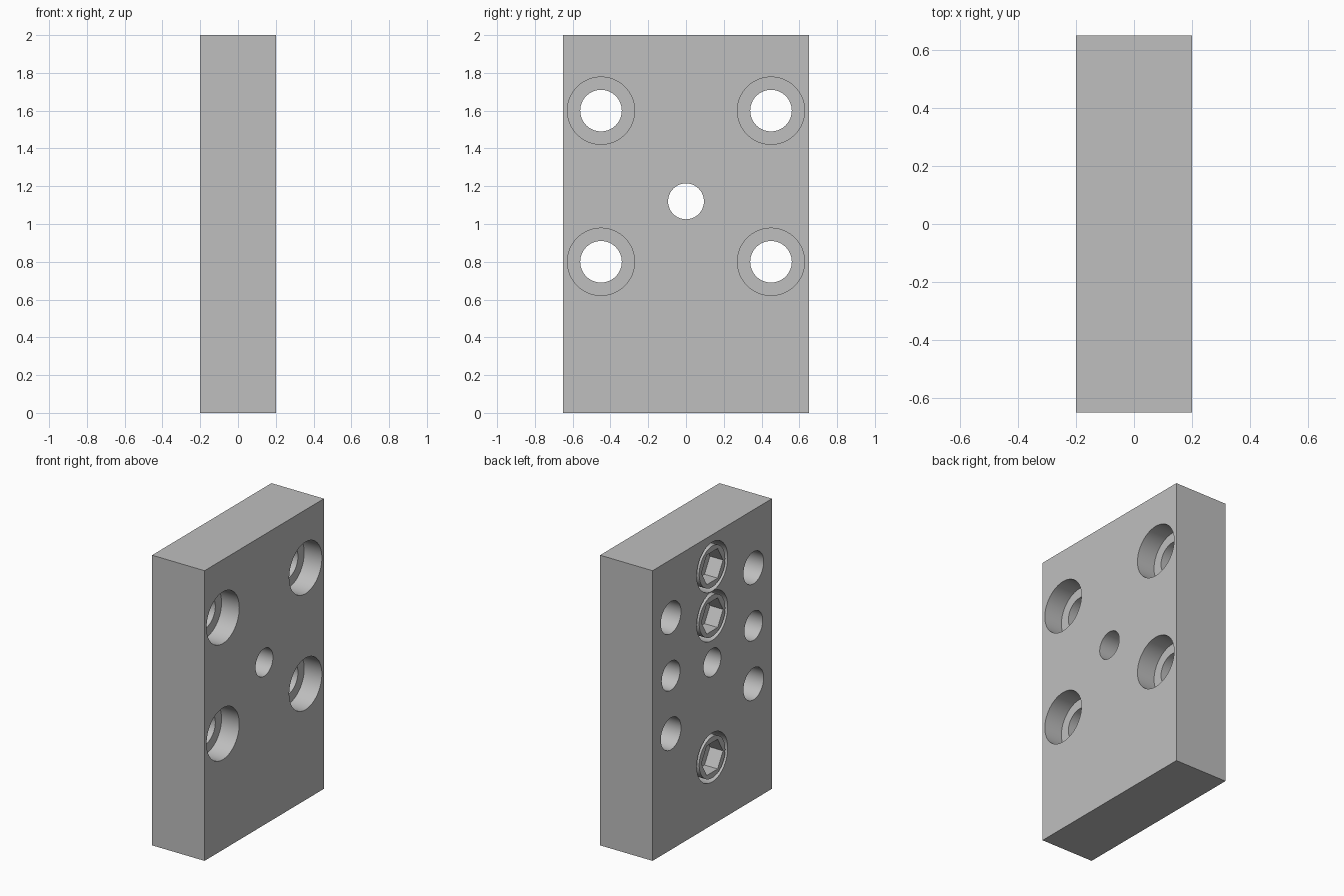
import bpy
import math

old = bpy.data.objects.get("Cube")
if old:
    bpy.data.objects.remove(old, do_unlink=True)

THICK, WIDTH, HEIGHT = 0.4, 1.3, 2.0
BACK, FACE = -THICK / 2, THICK / 2

steel = bpy.data.materials.new("grey_steel")
steel.use_nodes = True
colour = (0.52, 0.52, 0.52, 1)
steel.diffuse_color = colour
steel.node_tree.nodes["Principled BSDF"].inputs["Base Color"].default_value = colour


def rod(name, radius, y, z, x0, x1, sides=64):
    """Cylinder or prism lying along x, from x0 to x1."""
    bpy.ops.mesh.primitive_cylinder_add(
        vertices=sides, radius=radius, depth=x1 - x0,
        location=((x0 + x1) / 2, y, z), rotation=(0, math.pi / 2, 0))
    obj = bpy.context.object
    obj.name = name
    bpy.ops.object.transform_apply(location=False, rotation=True, scale=False)
    return obj


def cut(target, cutter):
    """Subtract the cutter and discard it."""
    cutter.hide_render = True
    mod = target.modifiers.new("cut", "BOOLEAN")
    mod.operation = "DIFFERENCE"
    mod.solver = "EXACT"
    mod.object = cutter
    bpy.context.view_layer.objects.active = target
    bpy.ops.object.modifier_apply(modifier=mod.name)
    bpy.data.objects.remove(cutter, do_unlink=True)


def finish(obj):
    obj.data.materials.clear()
    obj.data.materials.append(steel)
    bpy.ops.object.select_all(action="DESELECT")
    obj.select_set(True)
    bpy.context.view_layer.objects.active = obj
    bpy.ops.object.shade_smooth_by_angle(angle=math.radians(30))


# Plate
bpy.ops.mesh.primitive_cube_add(size=1, location=(0, 0, HEIGHT / 2))
plate = bpy.context.object
plate.name = "plate"
plate.scale = (THICK, WIDTH, HEIGHT)
bpy.ops.object.transform_apply(location=False, rotation=False, scale=True)

# Counterbored through holes and blind dowel holes
for y in (-0.45, 0.45):
    for z in (0.8, 1.6):
        cut(plate, rod("through_cutter", 0.11, y, z, BACK - 0.1, FACE + 0.1))
        cut(plate, rod("counterbore_cutter", 0.178, y, z, FACE - 0.135, FACE + 0.1))
    cut(plate, rod("dowel_cutter", 0.1, y, 1.2, BACK - 0.1, BACK + 0.25))

# Centre through hole
cut(plate, rod("centre_cutter", 0.095, 0, 1.12, BACK - 0.1, FACE + 0.1))

# Hex socket screws set in round pockets
for i, z in enumerate((0.465, 1.44, 1.78), 1):
    cut(plate, rod("pocket_cutter", 0.169, 0, z, BACK - 0.1, BACK + 0.15))
    screw = rod(f"socket_screw_{i}", 0.142, 0, z, BACK, BACK + 0.16)
    cut(screw, rod("hex_cutter", 0.118, 0, z, BACK - 0.1, BACK + 0.1, sides=6))
    finish(screw)

finish(plate)
